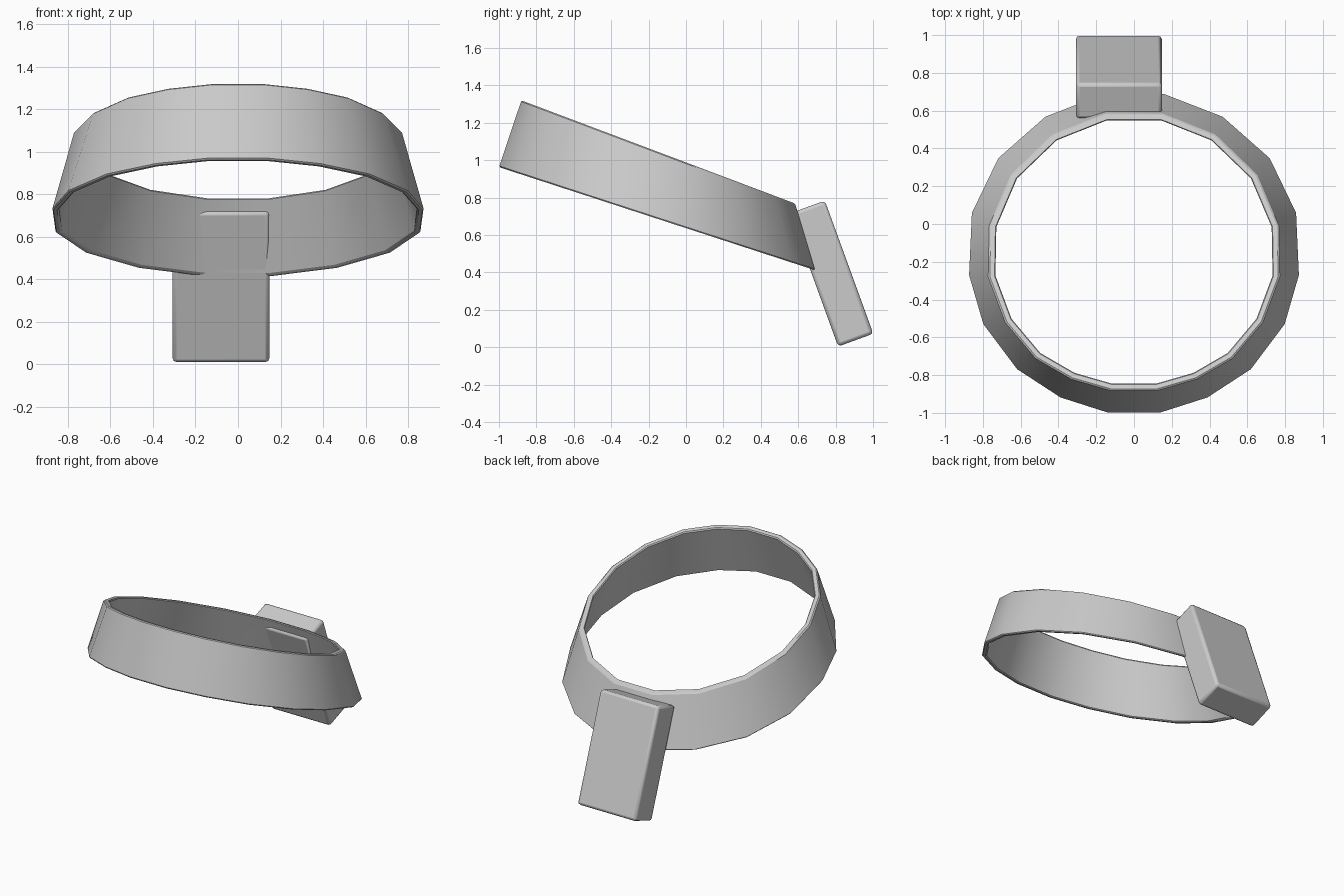
import bpy, bmesh, math

if "Cube" in bpy.data.objects:
    bpy.data.objects.remove(bpy.data.objects["Cube"])

SMOOTH = math.radians(50)


def finish(obj, bevel, segments):
    mod = obj.modifiers.new("soft_edges", 'BEVEL')
    mod.width = bevel
    mod.segments = segments
    mod.limit_method = 'ANGLE'
    mod.angle_limit = math.radians(50)
    bpy.ops.object.select_all(action='DESELECT')
    obj.select_set(True)
    bpy.context.view_layer.objects.active = obj
    bpy.ops.object.shade_smooth_by_angle(angle=SMOOTH)


def rim(half, z0, slope):
    """Mirror half an outline (front to back) to a closed loop on a tilted plane."""
    y0 = half[0][1]
    loop = half + [(-x, y) for x, y in reversed(half)]
    return [(x, y, z0 - (y - y0) * slope) for x, y in loop]


def inset(loop, s):
    """Shrink a loop about its centre."""
    cy = (min(p[1] for p in loop) + max(p[1] for p in loop)) / 2
    cz = (min(p[2] for p in loop) + max(p[2] for p in loop)) / 2
    return [(x * s, cy + (y - cy) * s, cz + (z - cz) * s) for x, y, z in loop]


# Tilted, tapering 18-sided band
lower = rim([(.14, -1), (.39, -.92), (.62, -.77), (.80, -.53), (.875, -.27),
             (.86, .06), (.72, .35), (.47, .57), (.16, .69)], .963, .326)
upper = rim([(.12, -.88), (.33, -.82), (.52, -.71), (.68, -.52), (.77, -.28),
             (.765, -.01), (.65, .26), (.43, .472), (.15, .583)], 1.32, .377)
bm = bmesh.new()
loops = [[bm.verts.new(p) for p in l]
         for l in (lower, upper, inset(upper, .95), inset(lower, .965))]
n = len(lower)
for k in range(4):
    a, b = loops[k], loops[(k + 1) % 4]
    for i in range(n):
        j = (i + 1) % n
        bm.faces.new((a[i], a[j], b[j], b[i]))
bmesh.ops.recalc_face_normals(bm, faces=bm.faces)
mesh = bpy.data.meshes.new("band")
bm.to_mesh(mesh)
bm.free()
band = bpy.data.objects.new("band", mesh)
bpy.context.collection.objects.link(band)
finish(band, .007, 1)

# Leaning block at the back of the band
bpy.ops.mesh.primitive_cube_add(size=1, location=(-.08, .778, .394),
                                rotation=(math.radians(20), 0, 0))
block = bpy.context.object
block.name = "back_block"
block.scale = (.455, .20, .757)
bpy.ops.object.transform_apply(location=False, rotation=False, scale=True)
finish(block, .018, 2)
